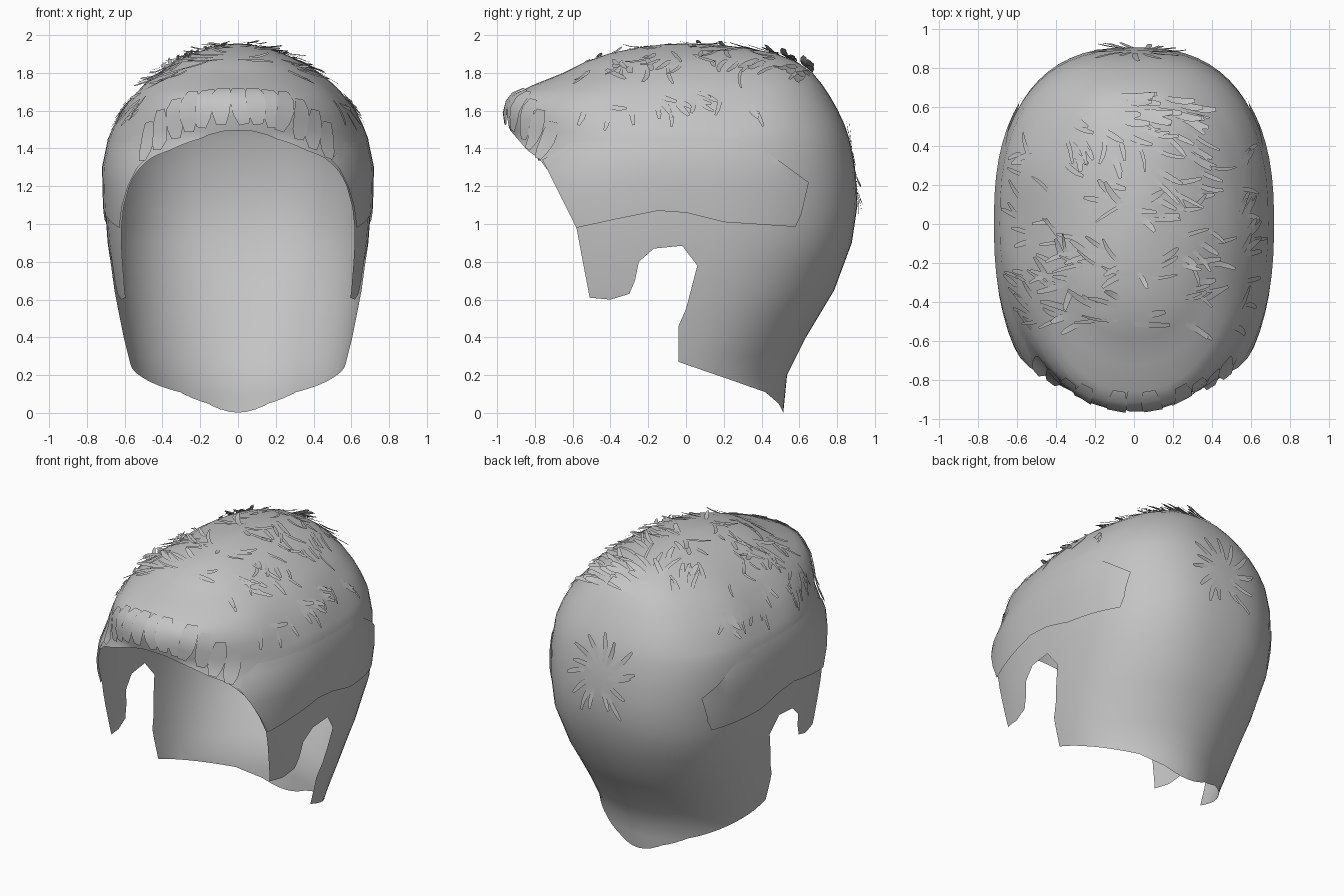
import bpy, bmesh, math, random
from mathutils import Vector
from mathutils.bvhtree import BVHTree

if "Cube" in bpy.data.objects:
    bpy.data.objects.remove(bpy.data.objects["Cube"])

random.seed(4)
mat = bpy.data.materials.new("hair grey")
mat.diffuse_color = (0.55, 0.55, 0.55, 1)
mat.use_nodes = True
mat.node_tree.nodes["Principled BSDF"].inputs["Base Color"].default_value = mat.diffuse_color

# horizontal slices of the head of hair: z, half width, front reach, back reach
SLICES = [(-.1, .50, .9, .50), (0, .51, .95, .515), (.2, .555, 1.0, .535),
          (.4, .605, 1.0, .635), (.65, .655, 1.0, .785), (.9, .69, 1.0, .878),
          (1.1, .705, 1.0, .908), (1.3, .71, .96, .895), (1.45, .69, .92, .865),
          (1.53, .655, .94, .838), (1.61, .61, .955, .80), (1.68, .555, .925, .76),
          (1.74, .50, .80, .72), (1.80, .425, .65, .67), (1.86, .335, .53, .585),
          (1.905, .235, .40, .47), (1.935, .14, .25, .30), (1.95, .07, .13, .16)]
COLS = 64


def finish(bm, name):
    me = bpy.data.meshes.new(name)
    bm.to_mesh(me)
    bm.free()
    me.materials.append(mat)
    ob = bpy.data.objects.new(name, me)
    bpy.context.collection.objects.link(ob)
    return ob


def smooth(ob):
    for p in ob.data.polygons:
        p.use_smooth = True


def ramp(v, lo, hi):
    return min(1, max(0, (v - lo) / (hi - lo)))


def dome(name, grow):
    """Closed dome lofted through the slices, grown outward below the crown."""
    bm = bmesh.new()
    rows, fine = [], []
    for a, b in zip(SLICES, SLICES[1:]):
        fine += [a, tuple((p + q) / 2 for p, q in zip(a, b))]
    fine.append(SLICES[-1])
    for z, w, f, b in fine:
        row = []
        g = grow * (1 - 1.5 * ramp(z, 1.3, 1.5))
        for i in range(COLS):
            t = 2 * math.pi * i / COLS
            s, c = math.sin(t), math.cos(t)
            # rounder nape and forehead, boxier in between
            e = 1.05 - .25 * ramp(z, .2, .9) if c > 0 else .8 + .1 * ramp(z, 1.25, 1.45)
            x = math.copysign(abs(s) ** e, s) * (w + g)
            y = math.copysign(abs(c) ** e, c) * ((b if c > 0 else f) + g)
            # soft clumps over the top and fringe
            k = ramp(z, 1.45, 1.6) * .013
            r = 1 + k * math.sin(11 * y + 3 * x) * abs(s)
            row.append(bm.verts.new((x * r, y, z)))
        rows.append(row)
    for lo, hi in zip(rows, rows[1:]):
        for i in range(COLS):
            j = (i + 1) % COLS
            bm.faces.new((lo[i], lo[j], hi[j], hi[i]))
    tip = bm.verts.new((0, 0, 1.957))
    for i in range(COLS):
        bm.faces.new((rows[-1][i], rows[-1][(i + 1) % COLS], tip))
    bm.faces.new(rows[0])
    bmesh.ops.recalc_face_normals(bm, faces=bm.faces)
    return finish(bm, name)


def carve(ob, outline, op):
    """Cut with a side-view (y, z) outline, then drop the cut walls to leave an open shell."""
    bm = bmesh.new()
    face = bm.faces.new([bm.verts.new((-1.5, y, z)) for y, z in outline])
    ext = bmesh.ops.extrude_face_region(bm, geom=[face])
    bmesh.ops.translate(bm, vec=(3, 0, 0),
                        verts=[g for g in ext["geom"] if isinstance(g, bmesh.types.BMVert)])
    bmesh.ops.recalc_face_normals(bm, faces=bm.faces)
    cutter = finish(bm, "cutter")
    cutter.hide_render = True
    mod = ob.modifiers.new("carve", "BOOLEAN")
    mod.operation, mod.solver, mod.object = op, "EXACT", cutter
    deps = bpy.context.evaluated_depsgraph_get()
    me = bpy.data.meshes.new_from_object(ob.evaluated_get(deps))
    ob.modifiers.clear()
    ob.data = me
    bpy.data.objects.remove(cutter)
    bm = bmesh.new()
    bm.from_mesh(me)
    bm.normal_update()
    walls = [f for f in bm.faces if abs(f.normal.x) < 5e-4]
    bmesh.ops.delete(bm, geom=walls, context="FACES")
    bm.to_mesh(me)
    bm.free()
    smooth(ob)


# main shell with hairline, sideburn, ear notch and pointed nape
shell = dome("hair_shell", 0)
carve(shell, [(-2, 1.51), (-.93, 1.495), (-.9, 1.46), (-.84, 1.39), (-.78, 1.35),
              (-.7, 1.24), (-.58, .98), (-.55, .82), (-.51, .61), (-.4, .6),
              (-.3, .63), (-.27, .7), (-.25, .8), (-.17, .87), (-.02, .885),
              (.06, .78), (0, .55), (-.04, .46), (-.04, .27), (.25, .17),
              (.42, .11), (.49, .05), (.515, .002), (2, 0), (2, -1), (-2, -1)], "DIFFERENCE")

# slightly raised layer over each side, sinking into the shell at the top
sides = dome("side_layers", .01)
carve(sides, [(-.58, .98), (-.35, 1.03), (-.15, 1.07), (0, 1.06), (.2, 1.01),
              (.58, .985), (.61, 1.05), (.65, 1.22), (.5, 1.33), (.3, 1.46),
              (0, 1.5), (-.35, 1.48), (-.55, 1.46), (-.76, 1.34)], "INTERSECT")

bm = bmesh.new()
bm.from_mesh(shell.data)
tree = BVHTree.FromBMesh(bm)
bm.free()
PROFILE = (.6, .95, 1, .9, .5)


def lock(bm, start, heading, length, width, lift, bend=0.0, base=.004):
    """A blunt strip that follows the shell and lifts off toward its tip."""
    p, d, prev = Vector(start), Vector(heading).normalized(), None
    for k, wk in enumerate(PROFILE):
        p, n, _, _ = tree.find_nearest(p)
        if n.dot(p - Vector((0, 0, 1))) < 0:
            n = -n
        d = (d - n * d.dot(n)).normalized()
        side = n.cross(d)
        t = k / (len(PROFILE) - 1)
        c = p + n * (base + lift * t * t)
        pair = [bm.verts.new(c + side * width * wk * s / 2) for s in (-1, 1)]
        if prev:
            bm.faces.new((prev[0], prev[1], pair[1], pair[0]))
        prev = pair
        d = (d + side * bend).normalized()
        p = p + d * length / (len(PROFILE) - 1)


# rolled fringe: broad overlapping locks folded over the front arch
bm = bmesh.new()
for i in range(13):
    u = -1 + 2 * i / 12
    lock(bm, (.47 * u, -.87 + .17 * u * u, 1.74 - .2 * u * u),
         (.3 * u, -.5, -1), .25 - .03 * abs(u), .105, .012, random.uniform(-.06, .06),
         .006 + .004 * (i % 2))
smooth(finish(bm, "fringe_locks"))

# short loose locks over the crown, combed mostly sideways and diagonal at the rear
bm = bmesh.new()
for i in range(115):
    x, y = random.uniform(-.46, .42), random.uniform(-.56, .62)
    if y > .2:
        a = random.gauss(-.8 if x < 0 else -.45, .2)
    else:
        a = random.gauss(-.15, .35) + (math.pi if x < 0 else 0)
    lock(bm, (x, y, 1.97 - .8 * x * x), (math.cos(a), math.sin(a), 0),
         random.uniform(.09, .2), random.uniform(.016, .036),
         random.uniform(.015, .035), random.uniform(-.18, .18))
# thicker tuft at the rear of the crown
for i in range(16):
    x, y = random.uniform(-.1, .28), random.uniform(.52, .72)
    lock(bm, (x, y, 1.85), (1, random.uniform(-.9, -.2), 0), random.uniform(.12, .18),
         .045, random.uniform(.02, .05), .1)
smooth(finish(bm, "crown_locks"))

# locks combed along the upper sides
bm = bmesh.new()
for s in (-1, 1):
    for i in range(20):
        y = random.uniform(-.6, .45)
        lock(bm, (s * .6, y, random.uniform(1.6, 1.78)),
             (s * .2, random.uniform(-.2, .9), -.7), random.uniform(.09, .17),
             random.uniform(.02, .035), .012, random.uniform(-.15, .15))
smooth(finish(bm, "side_locks"))

# whorl of locks on the back of the head
bm = bmesh.new()
for i in range(15):
    a = 2 * math.pi * i / 15 + random.uniform(-.15, .15)
    r = random.uniform(.05, .13)
    d = Vector((math.cos(a), 0, math.sin(a)))
    lock(bm, Vector((.02, .9, 1.32)) + d * r, d, random.uniform(.12, .2), .032,
         random.uniform(.015, .035), .1)
smooth(finish(bm, "back_whorl"))
